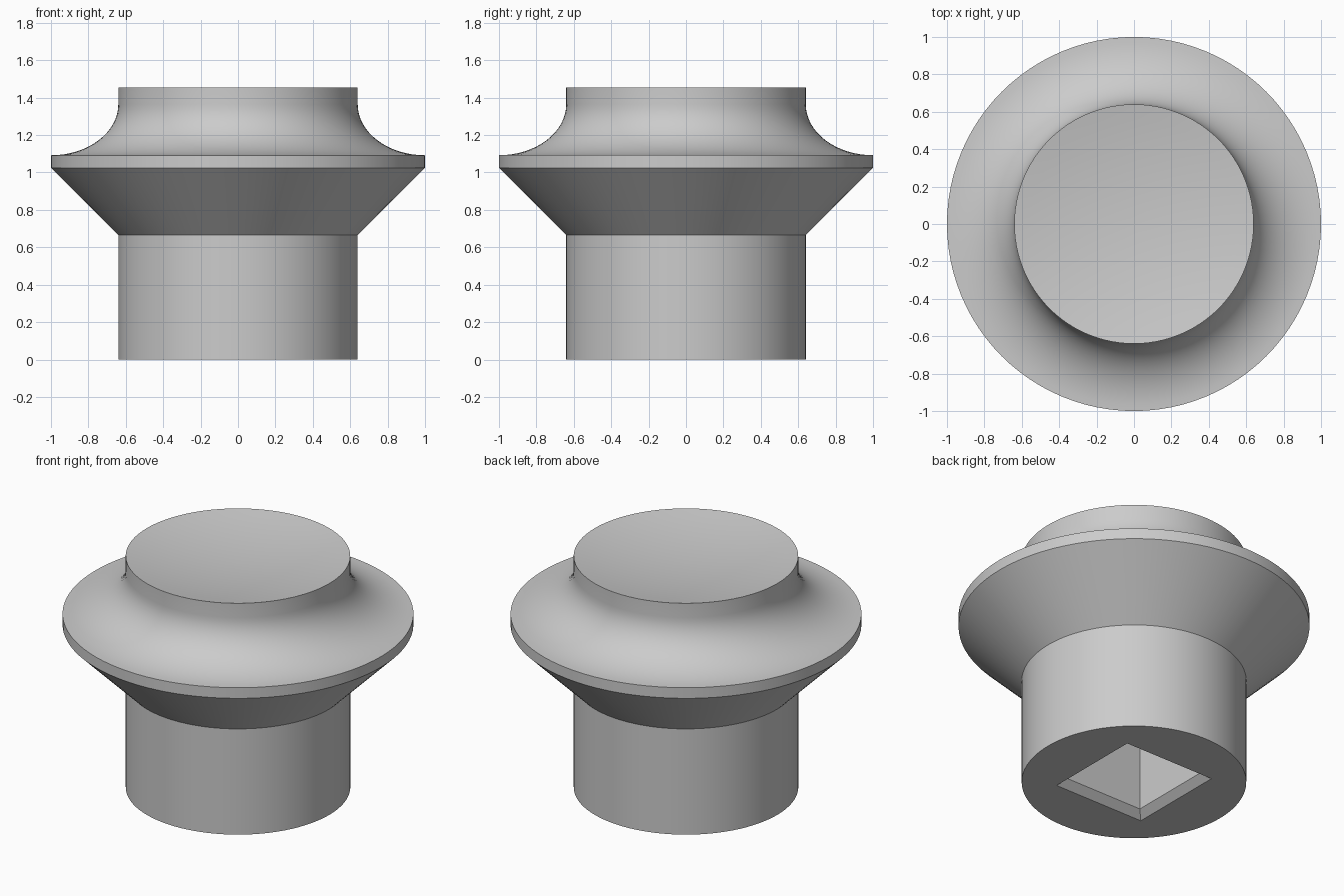
import bpy, bmesh, math

if "Cube" in bpy.data.objects:
    bpy.data.objects.remove(bpy.data.objects["Cube"])

SEGMENTS = 96
R_BODY, R_RIM = 0.64, 1.0
Z_CONE, Z_RIM_LOW, Z_RIM_TOP, Z_ARC, Z_TOP = 0.665, 1.025, 1.092, 1.365, 1.455
DISH = 0.06

grey = bpy.data.materials.new("light_grey")
grey.diffuse_color = (0.6, 0.6, 0.6, 1)
grey.use_nodes = True
grey.node_tree.nodes["Principled BSDF"].inputs["Base Color"].default_value = grey.diffuse_color


def make_object(name, bm):
    bmesh.ops.recalc_face_normals(bm, faces=bm.faces)
    mesh = bpy.data.meshes.new(name)
    bm.to_mesh(mesh)
    bm.free()
    mesh.materials.append(grey)
    obj = bpy.data.objects.new(name, mesh)
    bpy.context.collection.objects.link(obj)
    return obj


def loft(name, rings):
    """Skin a stack of equal-length rings; cap both ends."""
    bm = bmesh.new()
    loops = [[bm.verts.new(p) for p in ring] for ring in rings]
    n = len(loops[0])
    for a, b in zip(loops, loops[1:]):
        for i in range(n):
            j = (i + 1) % n
            bm.faces.new((a[i], a[j], b[j], b[i]))
    bm.faces.new(loops[0][::-1])
    bm.faces.new(loops[-1])
    return make_object(name, bm)


def circle(r, z):
    return [(r * math.cos(2 * math.pi * i / SEGMENTS),
             r * math.sin(2 * math.pi * i / SEGMENTS), z) for i in range(SEGMENTS)]


def square(h, z):
    return [(-h, -h, z), (h, -h, z), (h, h, z), (-h, h, z)]


# Turned body: shaft, flared cone and rim
profile = [(R_BODY, 0), (R_BODY, Z_CONE), (R_RIM, Z_RIM_LOW)]
# Concave sweep from the rim up to the neck
for k in range(17):
    t = math.pi / 2 * k / 16
    profile.append((R_RIM - (R_RIM - R_BODY) * math.sin(t),
                    Z_ARC - (Z_ARC - Z_RIM_TOP) * math.cos(t)))
# Neck and shallow dished top
profile.append((R_BODY, Z_TOP))
for k in range(1, 9):
    f = 1 - k / 8.2
    profile.append((R_BODY * f, Z_TOP - DISH * (1 - f * f)))
knob = loft("knob", [circle(r, z) for r, z in profile])

# Square socket with chamfered mouth, cut into the underside
cutter = loft("socket_cutter", [square(0.358, -0.045), square(0.313, 0),
                                square(0.27, 0.043), square(0.27, 0.65)])
cutter.hide_render = True
cut = knob.modifiers.new("socket", 'BOOLEAN')
cut.operation = 'DIFFERENCE'
cut.solver = 'EXACT'
cut.object = cutter

bpy.context.view_layer.objects.active = knob
knob.select_set(True)
bpy.ops.object.modifier_apply(modifier=cut.name)
bpy.data.objects.remove(cutter)
bpy.ops.object.shade_smooth_by_angle(angle=math.radians(30))
